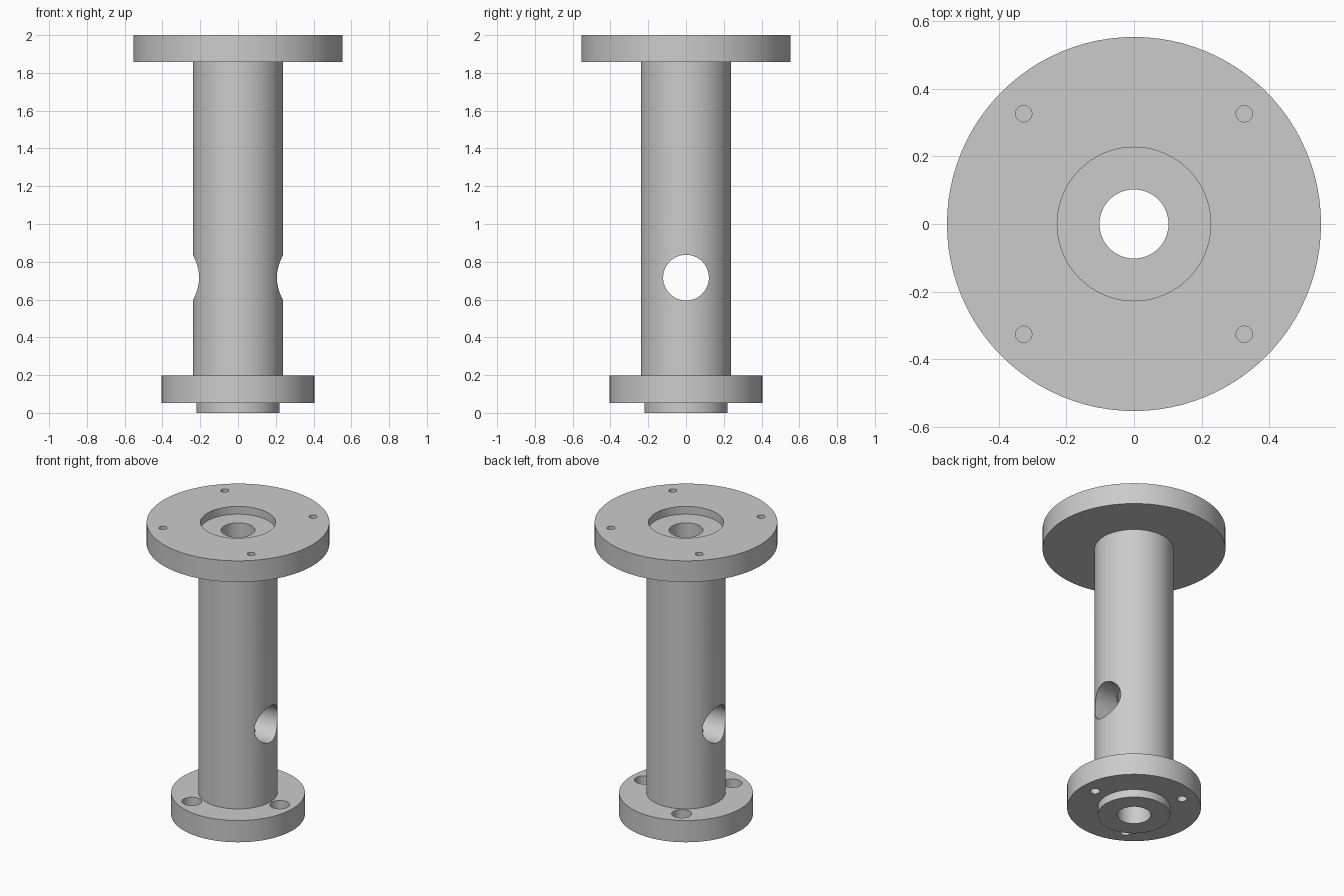
import bpy
import bmesh
from math import pi, cos, sin, radians
from mathutils import Matrix, Vector

SEGMENTS = 96

cube = bpy.data.objects.get("Cube")
if cube:
    bpy.data.objects.remove(cube, do_unlink=True)

steel = bpy.data.materials.new("plain grey")
steel.use_nodes = True
grey = (0.6, 0.6, 0.6, 1)
steel.diffuse_color = grey
steel.node_tree.nodes["Principled BSDF"].inputs["Base Color"].default_value = grey


def add_object(name, bm):
    bmesh.ops.recalc_face_normals(bm, faces=bm.faces)
    mesh = bpy.data.meshes.new(name)
    bm.to_mesh(mesh)
    bm.free()
    mesh.materials.append(steel)
    obj = bpy.data.objects.new(name, mesh)
    bpy.context.collection.objects.link(obj)
    return obj


def lathe(name, profile):
    """Spin a closed (radius, height) outline around the z axis."""
    bm = bmesh.new()
    rings = []
    for i in range(SEGMENTS):
        a = 2 * pi * i / SEGMENTS
        rings.append([bm.verts.new((r * cos(a), r * sin(a), z)) for r, z in profile])
    for i, ring in enumerate(rings):
        after = rings[(i + 1) % SEGMENTS]
        for j in range(len(profile)):
            k = (j + 1) % len(profile)
            bm.faces.new((ring[j], after[j], after[k], ring[k]))
    return add_object(name, bm)


def add_rod(bm, centre, radius, length, segments, turn=Matrix()):
    bmesh.ops.create_cone(bm, cap_ends=True, segments=segments, radius1=radius,
                          radius2=radius, depth=length,
                          matrix=Matrix.Translation(centre) @ turn)


def cut(target, name, rods):
    """Subtract a set of separate rods from the target."""
    bm = bmesh.new()
    for rod in rods:
        add_rod(bm, *rod)
    cutter = add_object(name, bm)
    cutter.hide_render = True
    mod = target.modifiers.new(name, "BOOLEAN")
    mod.operation = "DIFFERENCE"
    mod.solver = "EXACT"
    mod.object = cutter
    bpy.context.view_layer.objects.active = target
    bpy.ops.object.modifier_apply(modifier=name)
    bpy.data.objects.remove(cutter, do_unlink=True)


# Locating spigot, lower flange, column, upper flange, recess and bore
body = lathe("flanged_column", [
    (0.102, 0), (0.22, 0), (0.22, 0.052), (0.405, 0.052), (0.405, 0.197),
    (0.239, 0.197), (0.239, 1.858), (0.553, 1.858), (0.553, 2),
    (0.227, 2), (0.227, 1.948), (0.102, 1.948)])

# Cross hole through both column walls
cut(body, "cross_hole",
    [(Vector((0, 0, 0.716)), 0.121, 1, 64, Matrix.Rotation(pi / 2, 4, "Y"))])

# Blind holes in the upper flange
cut(body, "upper_bolt_holes",
    [(Vector((x, y, 2)), 0.024, 0.2, 32) for x in (-0.326, 0.326) for y in (-0.326, 0.326)])

# Counterbored bolt holes in the lower flange
spots = [Vector((0.308 * cos(radians(a)), 0.308 * sin(radians(a)), 0)) for a in (0, 120, 240)]
cut(body, "lower_bolt_holes", [(p + Vector((0, 0, 0.12)), 0.03, 0.3, 32) for p in spots])
cut(body, "lower_counterbores", [(p + Vector((0, 0, 0.2)), 0.06, 0.17, 40) for p in spots])

# Smooth round walls with crisp rims
bpy.ops.object.select_all(action="DESELECT")
body.select_set(True)
bpy.context.view_layer.objects.active = body
bpy.ops.object.shade_smooth_by_angle(angle=radians(30))
